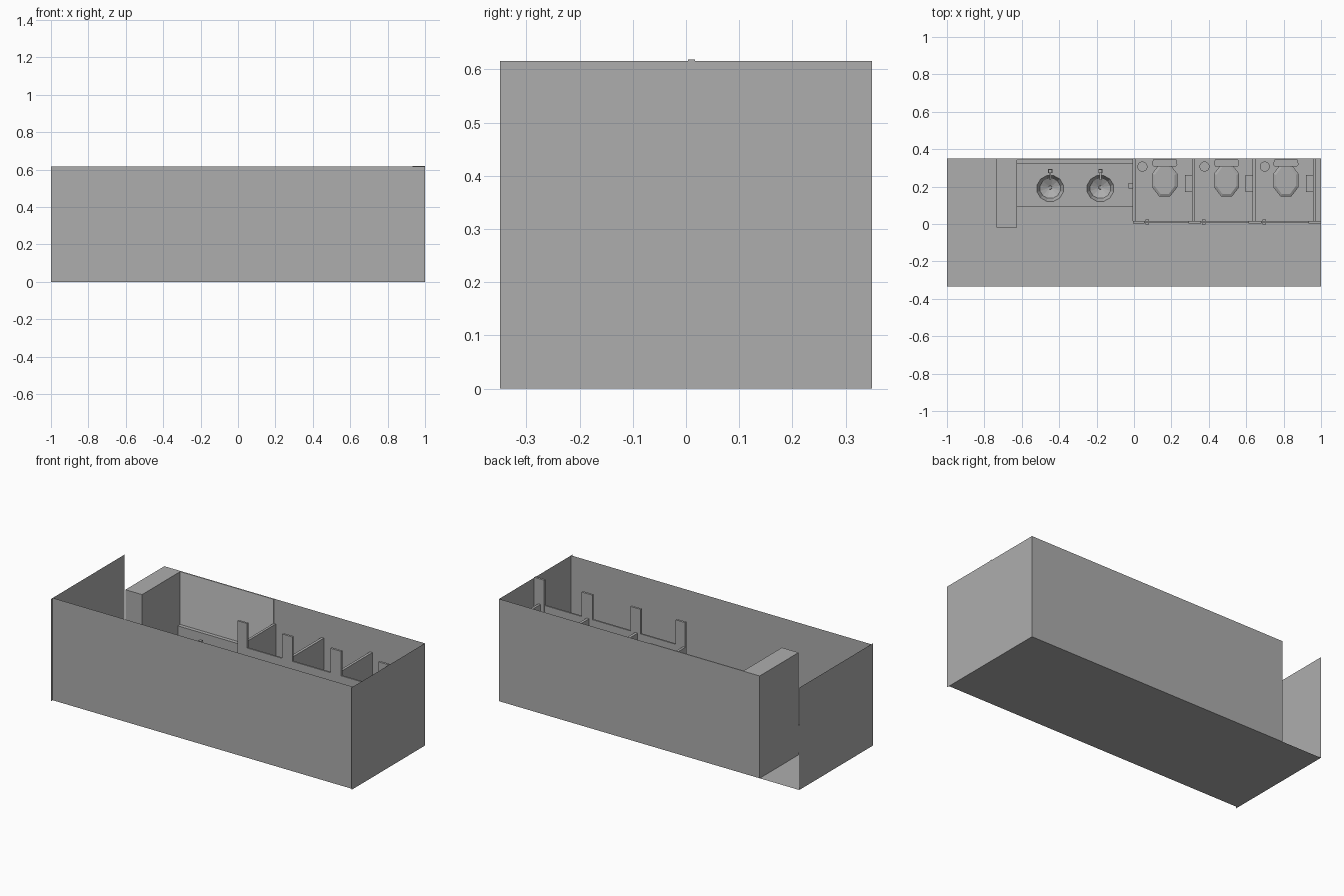
import bpy, bmesh
from math import sin, cos, pi

if "Cube" in bpy.data.objects:
    bpy.data.objects.remove(bpy.data.objects["Cube"])

H = 0.616          # wall height
STALL_TOP = 0.467  # partition and door height

grey = bpy.data.materials.new("grey_paint")
grey.diffuse_color = (0.42, 0.42, 0.42, 1)
grey.use_nodes = True
grey.node_tree.nodes["Principled BSDF"].inputs["Base Color"].default_value = grey.diffuse_color


def mesh_object(name, verts, faces):
    me = bpy.data.meshes.new(name)
    me.from_pydata(verts, [], faces)
    if name != "mirror":
        me.materials.append(grey)
    ob = bpy.data.objects.new(name, me)
    bpy.context.collection.objects.link(ob)
    return ob


def prism(name, outline, z0, z1):
    n = len(outline)
    v = [(x, y, z) for z in (z0, z1) for x, y in outline]
    f = [tuple(reversed(range(n))), tuple(range(n, 2 * n))]
    f += [(i, (i + 1) % n, (i + 1) % n + n, i + n) for i in range(n)]
    return mesh_object(name, v, f)


def box(name, x0, x1, y0, y1, z0, z1):
    return prism(name, [(x0, y0), (x1, y0), (x1, y1), (x0, y1)], z0, z1)


def loft(name, x, rings, n, bottom=True, top=True, turn=0.5):
    """Stack of n-sided rings, each (centre y, half width, half depth, z)."""
    v, f = [], []
    for cy, rx, ry, z in rings:
        for i in range(n):
            a = 2 * pi * (i + turn) / n
            v.append((x + rx * cos(a), cy + ry * sin(a), z))
    for r in range(len(rings) - 1):
        for i in range(n):
            j = (i + 1) % n
            f.append((r * n + i, r * n + j, r * n + n + j, r * n + n + i))
    if bottom:
        f.append(tuple(reversed(range(n))))
    if top:
        f.append(tuple(range(len(v) - n, len(v))))
    return mesh_object(name, v, f)


def wall(name, a, b):
    return mesh_object(name, [(*a, 0), (*b, 0), (*b, H), (*a, H)], [(0, 1, 2, 3)])


# room shell: thin sheets, doorway left open in the back left corner
mesh_object("floor", [(-1, -.335, 0), (1, -.335, 0), (1, .35, 0), (-1, .35, 0)], [(0, 1, 2, 3)])
wall("front_wall", (-1, -.335), (1, -.335))
wall("right_wall", (1, -.35), (1, .35))
wall("left_wall", (-1, .35), (-1, -.35))
wall("back_wall", (1, .35), (-.625, .35))
box("entrance_pier", -.736, -.625, -.02, .35, 0, H)

# washstand: counter, front lip, splash ledge and mirror
CT = 0.225
counter = box("counter", -.625, -.008, .10, .32, CT - .03, CT)
box("counter_lip", -.625, -.008, .092, .10, CT - .06, CT + .004)
box("splash_ledge", -.625, -.008, .32, .35, CT - .06, .298)
box("mirror", -.625, -.005, .343, .349, .298, H)
box("soap_dispenser", -.03, -.008, .19, .22, .30, .35)

for x in (-.448, -.18):
    cut = loft("basin_cutter", x, [(.19, .074, .072, CT - .1), (.19, .074, .072, CT + .1)], 12)
    cut.hide_render = True
    cut.hide_viewport = True
    m = counter.modifiers.new("hole", "BOOLEAN")
    m.object, m.operation, m.solver = cut, "DIFFERENCE", "EXACT"
    # basin: outer shell up to the edge, then the bowl sloping to the drain
    loft("basin", x, [(.19, .02, .02, CT - .058), (.19, .06, .058, CT - .035), (.19, .076, .074, CT),
                      (.19, .076, .074, CT + .002), (.19, .073, .071, CT + .002), (.19, .056, .054, CT - .03),
                      (.195, .012, .012, CT - .05)], 12)
    loft("drain", x, [(.195, .011, .011, CT - .052), (.195, .009, .009, CT - .046)], 8)
    # tap
    box("tap_base", x - .011, x + .011, .272, .294, CT, CT + .012)
    box("tap_post", x - .007, x + .007, .276, .29, CT + .012, CT + .04)
    box("tap_spout", x - .005, x + .005, .235, .28, CT + .025, CT + .034)
    box("tap_lever", x - .009, x + .009, .274, .292, CT + .04, CT + .047)

# stall posts, the last one slightly taller
posts = [(-.006, .057), (.291, .359), (.612, .683), (.933, 1.0)]
for i, (x0, x1) in enumerate(posts):
    box("stall_post", x0, x1, .004, .017, 0, H + (.003 if i == 3 else -.001))
# stall partitions
for x0, x1 in ((-.008, .007), (.31, .327), (.634, .65), (.957, .972)):
    box("stall_partition", x0, x1, .017, .35, .04, STALL_TOP)

# doors with handles on both faces
for (a, x0), (x1, b) in zip(posts, posts[1:]):
    box("stall_door", x0, x1, .006, .016, .04, STALL_TOP)
    box("door_handle", x0 + .004, x0 + .022, -.004, .025, .215, .228)

# fittings in each stall
for cx, bin_x, wall_x in ((.164, .045, .31), (.495, .377, .634), (.812, .699, .957)):
    # toilet foot and bowl
    loft("toilet_bowl", cx, [(.25, .042, .07, 0), (.25, .036, .06, .03), (.24, .05, .075, .06),
                             (.233, .07, .09, .092), (.233, .07, .09, .1)], 8)
    # closed lid with a bevelled edge
    loft("toilet_lid", cx, [(.233, .073, .094, .1), (.233, .073, .094, .108), (.233, .058, .078, .116)], 8)
    # cistern, narrower at the front
    for part, g, z0, z1 in (("cistern", 0, .09, .195), ("cistern_lid", .002, .195, .205)):
        prism(part, [(cx - .058 - g, .308), (cx + .058 + g, .308), (cx + .066 + g, .318),
                     (cx + .06 + g, .344), (cx - .06 - g, .344), (cx - .066 - g, .318)], z0, z1)
    loft("flush_button", cx, [(.33, .01, .01, .205), (.33, .01, .01, .211)], 8)
    # waste bin and paper holder
    loft("waste_bin", bin_x, [(.307, .024, .024, 0), (.307, .027, .027, .085)], 16)
    box("paper_holder", wall_x - .038, wall_x, .17, .262, .15, .2)
